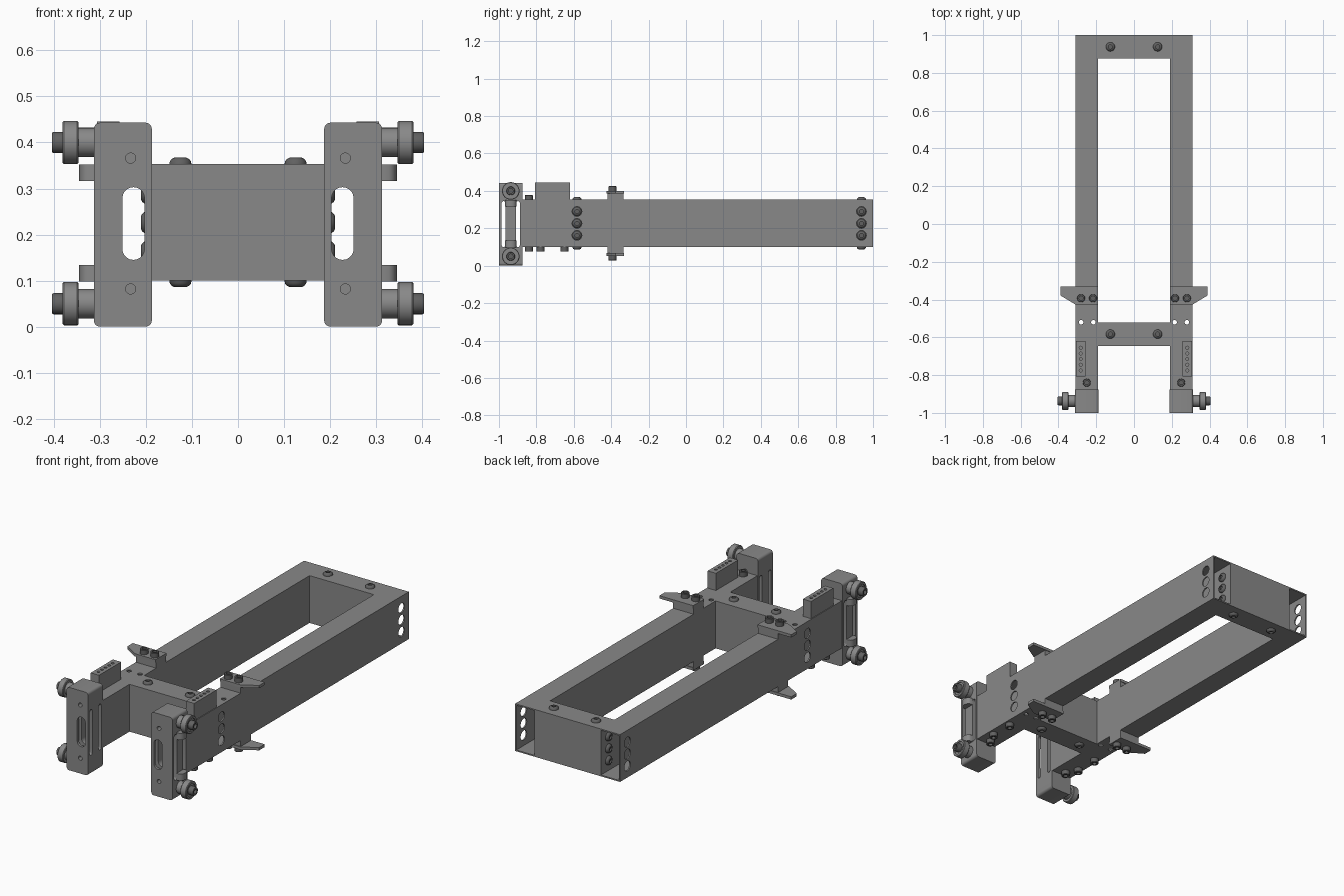
import bpy, bmesh, math
from mathutils import Matrix, Vector

if "Cube" in bpy.data.objects:
    bpy.data.objects.remove(bpy.data.objects["Cube"])


def make_material(name, value):
    m = bpy.data.materials.new(name)
    m.diffuse_color = (value, value, value, 1)
    m.use_nodes = True
    m.node_tree.nodes["Principled BSDF"].inputs["Base Color"].default_value = m.diffuse_color
    return m


STEEL = make_material("grey steel", 0.25)
BOLT = make_material("dark bolt steel", 0.12)


def box(bm, x0, x1, y0, y1, z0, z1):
    mat = Matrix.Translation(((x0 + x1) / 2, (y0 + y1) / 2, (z0 + z1) / 2))
    mat = mat @ Matrix.Diagonal((x1 - x0, y1 - y0, z1 - z0, 1))
    return bmesh.ops.create_cube(bm, size=1, matrix=mat)["verts"]


def lathe(bm, profile, origin, axis, n=24):
    """Revolve (radius, height) points about an axis direction through origin."""
    rot = Vector((0, 0, 1)).rotation_difference(Vector(axis)).to_matrix()
    rings = [[bm.verts.new(Vector(origin) + rot @ Vector((
        r * math.cos(2 * math.pi * i / n), r * math.sin(2 * math.pi * i / n), h)))
        for i in range(n)] for r, h in profile]
    for a, b in zip(rings, rings[1:]):
        for i in range(n):
            j = (i + 1) % n
            bm.faces.new((a[i], a[j], b[j], b[i]))
    bm.faces.new(rings[0][::-1])
    bm.faces.new(rings[-1])


def rod(bm, r, a, b, n=24):
    d = Vector(b) - Vector(a)
    lathe(bm, [(r, 0), (r, d.length)], a, d.normalized(), n)


def extrude(bm, pts, vec):
    """Extrude a flat outline of 3D points along a vector."""
    f = bm.faces.new([bm.verts.new(p) for p in pts])
    new = bmesh.ops.extrude_face_region(bm, geom=[f])["geom"]
    bmesh.ops.translate(bm, vec=vec, verts=[v for v in new if isinstance(v, bmesh.types.BMVert)])


def slot(half, z0, z1, n=10):
    """Vertical rounded slot outline as (offset, z) points."""
    pts = []
    for zc, start in ((z1 - half, 0), (z0 + half, math.pi)):
        for i in range(n + 1):
            a = start + math.pi * i / n
            pts.append((half * math.cos(a), zc + half * math.sin(a)))
    return pts


def finish(name, bm, mat=STEEL, cuts=None, mirror=True):
    bmesh.ops.recalc_face_normals(bm, faces=bm.faces)
    me = bpy.data.meshes.new(name)
    bm.to_mesh(me)
    bm.free()
    ob = bpy.data.objects.new(name, me)
    bpy.context.collection.objects.link(ob)
    if mat:
        me.materials.append(mat)
    bpy.ops.object.select_all(action="DESELECT")
    ob.select_set(True)
    bpy.context.view_layer.objects.active = ob
    for cut in cuts or []:
        mod = ob.modifiers.new("cut", "BOOLEAN")
        mod.operation, mod.solver, mod.object = "DIFFERENCE", "EXACT", cut
        bpy.ops.object.modifier_apply(modifier="cut")
        bpy.data.objects.remove(cut)
    if mat:
        bpy.ops.object.shade_smooth_by_angle(angle=math.radians(35))
        if mirror:
            ob.modifiers.new("both sides", "MIRROR").use_axis = (True, False, False)
    else:
        ob.hide_render = True
    return ob


Z0, Z1 = 0.10, 0.353            # rail bottom and top
XI, XO = 0.19, 0.31             # rail inner and outer faces
CROSS = (-0.583, 0.938)         # crossmember centre lines
BOLT_Z = (0.162, 0.226, 0.29)
DOME = [(0.024, 0), (0.023, 0.006), (0.019, 0.011), (0.013, 0.014), (0.011, 0.014), (0.011, 0.005)]
CAP = [(0.021, 0), (0.021, 0.023), (0.019, 0.025), (0.011, 0.025), (0.011, 0.012)]

# hollow side rails with access and fixing holes
bore = bmesh.new()
box(bore, XI + 0.007, XO - 0.007, -1.1, 1.1, Z0 + 0.007, Z1 - 0.007)
holes = bmesh.new()
for y in CROSS:
    for z in BOLT_Z:
        rod(holes, 0.026, (0.27, y, z), (0.35, y, z))
for x in (0.215, 0.28):
    rod(holes, 0.012, (x, -0.52, 0), (x, -0.52, 0.5))
bm = bmesh.new()
box(bm, XI, XO, -0.875, 1.0, Z0, Z1)
finish("side_rails", bm, cuts=[finish("bore", bore, None), finish("rail_holes", holes, None)])

# crossmembers
for name, y in zip(("front_crossmember", "rear_crossmember"), CROSS):
    bm = bmesh.new()
    box(bm, -XI, XI, y - 0.062, y + 0.062, Z0, Z1)
    finish(name, bm, mirror=False)

# domed screws holding the crossmembers
bm = bmesh.new()
for y in CROSS:
    lathe(bm, DOME, (0.125, y, Z1), (0, 0, 1))
    lathe(bm, DOME, (0.125, y, Z0), (0, 0, -1))
    for z in BOLT_Z:
        lathe(bm, DOME, (XI + 0.007, y, z), (1, 0, 0))
finish("domed_screws", bm, BOLT)

# slotted end blocks with rounded corners
YC = -0.937
cut_a, cut_b = bmesh.new(), bmesh.new()
extrude(cut_a, [(0.227 + u, -1.1, z) for u, z in slot(0.024, 0.145, 0.303)], (0, 0.3, 0))
for z in (0.082, 0.366):
    rod(cut_a, 0.011, (0.233, -1.1, z), (0.233, -0.95, z))
for y in (YC - 0.038, YC + 0.038):
    extrude(cut_b, [(0.1, y + u, z) for u, z in slot(0.011, 0.10, 0.345)], (0.3, 0, 0))
bm = bmesh.new()
box(bm, 0.187, 0.313, -1.0, -0.875, 0.002, 0.445)
edges = [e for e in bm.edges if abs(e.verts[0].co.y - e.verts[1].co.y) > 0.05]
bmesh.ops.bevel(bm, geom=edges, offset=0.014, segments=5, profile=0.5, affect="EDGES")
bmesh.ops.translate(bm, vec=(0, 0, -0.002), verts=bm.verts)
finish("end_blocks", bm, cuts=[finish("front_slot", cut_a, None), finish("side_slots", cut_b, None)])

# rounded guide tabs on the outside of the end blocks
bm = bmesh.new()
for z in (0.098, 0.316):
    arc = [(0.313 + 0.032 * math.sin(math.pi * i / 12) ** 0.6,
            YC - 0.03 * math.cos(math.pi * i / 12), z) for i in range(13)]
    extrude(bm, arc, (0, 0, 0.036))
finish("guide_tabs", bm)

# rollers with spacers and axle bolts
rollers, axles = bmesh.new(), bmesh.new()
for z in (0.05, 0.4):
    lathe(rollers, [(0.032, 0), (0.032, 0.034), (0.044, 0.034), (0.047, 0.037), (0.047, 0.066),
                    (0.044, 0.069), (0.034, 0.069), (0.034, 0.064)], (0.312, YC, z), (1, 0, 0), 32)
    lathe(axles, [(0.023, 0), (0.023, 0.024), (0.021, 0.028), (0.012, 0.028), (0.012, 0.014)],
          (0.376, YC, z), (1, 0, 0))
finish("rollers", rollers)
finish("axle_bolts", axles, BOLT)

# winged mounts above and below the rails
bm = bmesh.new()
for z_pad, z_wing in ((Z1, 0.385), (0.068, 0.053)):
    box(bm, XI, XO, -0.42, -0.335, z_pad, z_pad + 0.032)
    extrude(bm, [(XI, -0.425, z_wing), (0.312, -0.425, z_wing), (0.39, -0.378, z_wing),
                 (0.39, -0.332, z_wing), (XI, -0.332, z_wing)], (0, 0, 0.015))
finish("winged_mounts", bm)

# drilled top blocks
cut = bmesh.new()
for i in range(5):
    y = -0.775 + 0.03 * i
    rod(cut, 0.008, (0.282, y, 0.41), (0.282, y, 0.5), 16)
bm = bmesh.new()
box(bm, 0.257, 0.306, -0.807, -0.62, Z1, 0.445)
finish("top_blocks", bm, cuts=[finish("block_holes", cut, None)])

# cap bolts of the mounts and blocks
bm = bmesh.new()
for x in (0.217, 0.28):
    lathe(bm, CAP, (x, -0.393, 0.40), (0, 0, 1))
    lathe(bm, CAP, (x, -0.393, 0.053), (0, 0, -1))
lathe(bm, CAP, (0.25, -0.84, Z1), (0, 0, 1))
for x, y in ((0.25, -0.84), (0.282, -0.778), (0.282, -0.65)):
    lathe(bm, CAP, (x, y, Z0), (0, 0, -1))
finish("cap_bolts", bm, BOLT)
